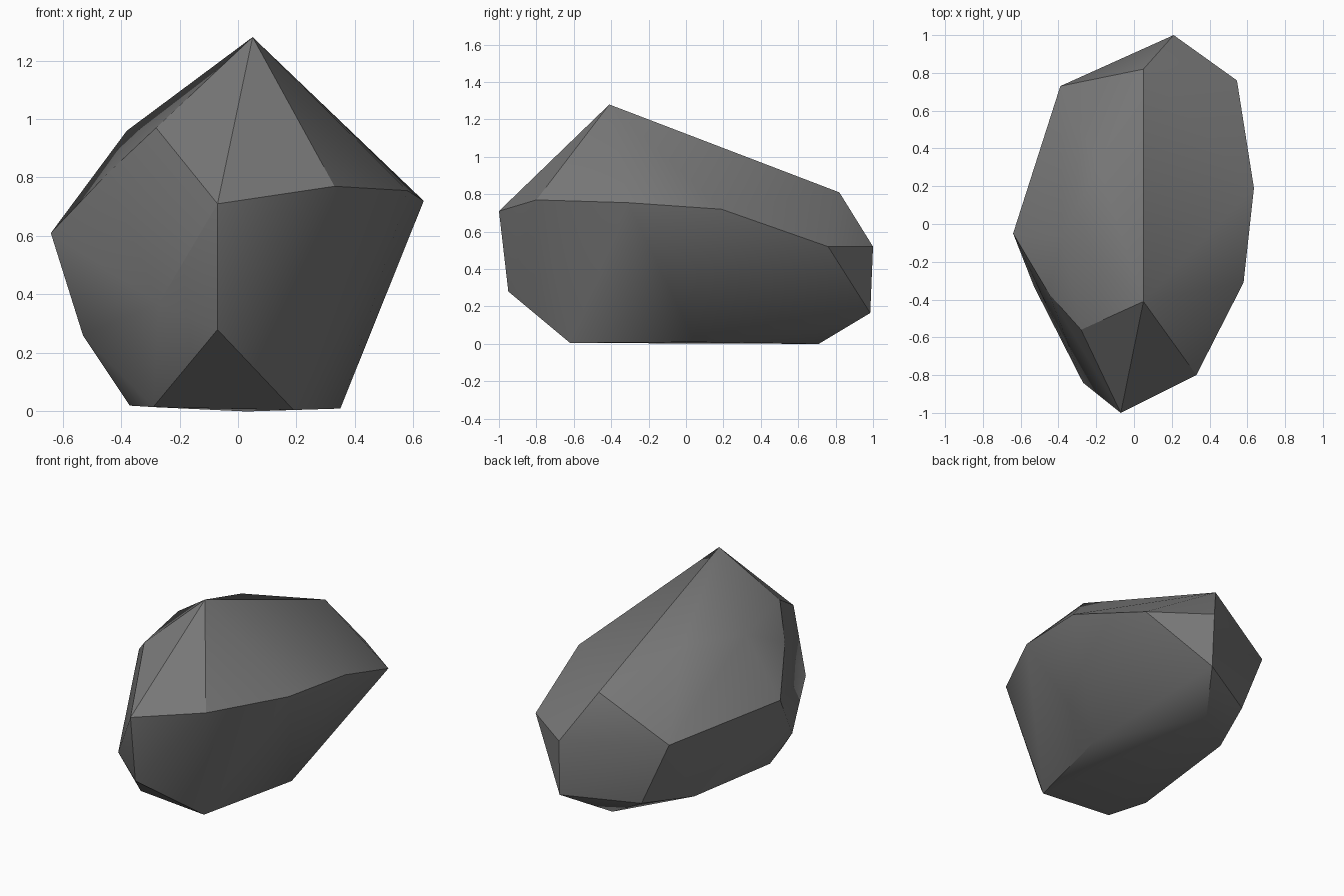
import bpy
import bmesh
import math

# Remove the default cube only
default_cube = bpy.data.objects.get("Cube")
if default_cube:
    bpy.data.objects.remove(default_cube, do_unlink=True)


def make_material(name, colour):
    material = bpy.data.materials.new(name)
    material.use_nodes = True
    material.diffuse_color = colour
    shader = material.node_tree.nodes["Principled BSDF"]
    shader.inputs["Base Color"].default_value = colour
    shader.inputs["Roughness"].default_value = 0.9
    return material


def make_boulder(name, corner_groups, material, sharp_angle):
    """Wrap a closed faceted skin around the corner points of a stone."""
    bm = bmesh.new()
    for group in corner_groups:
        for corner in group:
            bm.verts.new(corner)
    hull = bmesh.ops.convex_hull(bm, input=bm.verts[:])
    # Drop any corner that fell inside the skin
    inner = [v for v in hull["geom_interior"] if isinstance(v, bmesh.types.BMVert)]
    bmesh.ops.delete(bm, geom=inner, context="VERTS")
    bmesh.ops.recalc_face_normals(bm, faces=bm.faces[:])

    mesh = bpy.data.meshes.new(name)
    bm.to_mesh(mesh)
    bm.free()
    mesh.materials.append(material)
    boulder = bpy.data.objects.new(name, mesh)
    bpy.context.collection.objects.link(boulder)

    # Soft shading inside each broad facet, crisp ridges between them
    bpy.ops.object.select_all(action="DESELECT")
    boulder.select_set(True)
    bpy.context.view_layer.objects.active = boulder
    bpy.ops.object.shade_smooth_by_angle(angle=sharp_angle)
    return boulder


# Peak and the ridge falling to the back
ridge = [(.05, -.41, 1.28), (-.19, .31, .98), (.05, .82, .81)]

# Shoulder running round the stone, front first
left_shoulder = [(-.07, -1, .71), (.33, -.8, .77), (.58, -.31, .755),
                 (.635, .19, .72), (.545, .76, .52), (.21, 1, .52)]
right_shoulder = [(-.28, -.56, .97), (-.45, -.37, .81), (-.38, -.07, .96),
                  (-.64, -.05, .61), (-.39, .73, .55)]

# Lower belly, where the sides turn under
belly = [(-.07, -.95, .28), (-.27, -.84, .37), (-.53, -.33, .26),
         (-.34, .4, .08), (-.21, .755, .135), (.215, .985, .165)]

# Flat footprint on the ground
foot = [(.19, -.62, .005), (.35, .05, .01), (.03, .71, 0),
        (-.37, -.33, .02), (-.29, -.58, .015)]

stone_grey = make_material("stone_grey", (.19, .19, .19, 1))
make_boulder("boulder", [ridge, left_shoulder, right_shoulder, belly, foot],
             stone_grey, math.radians(30))
